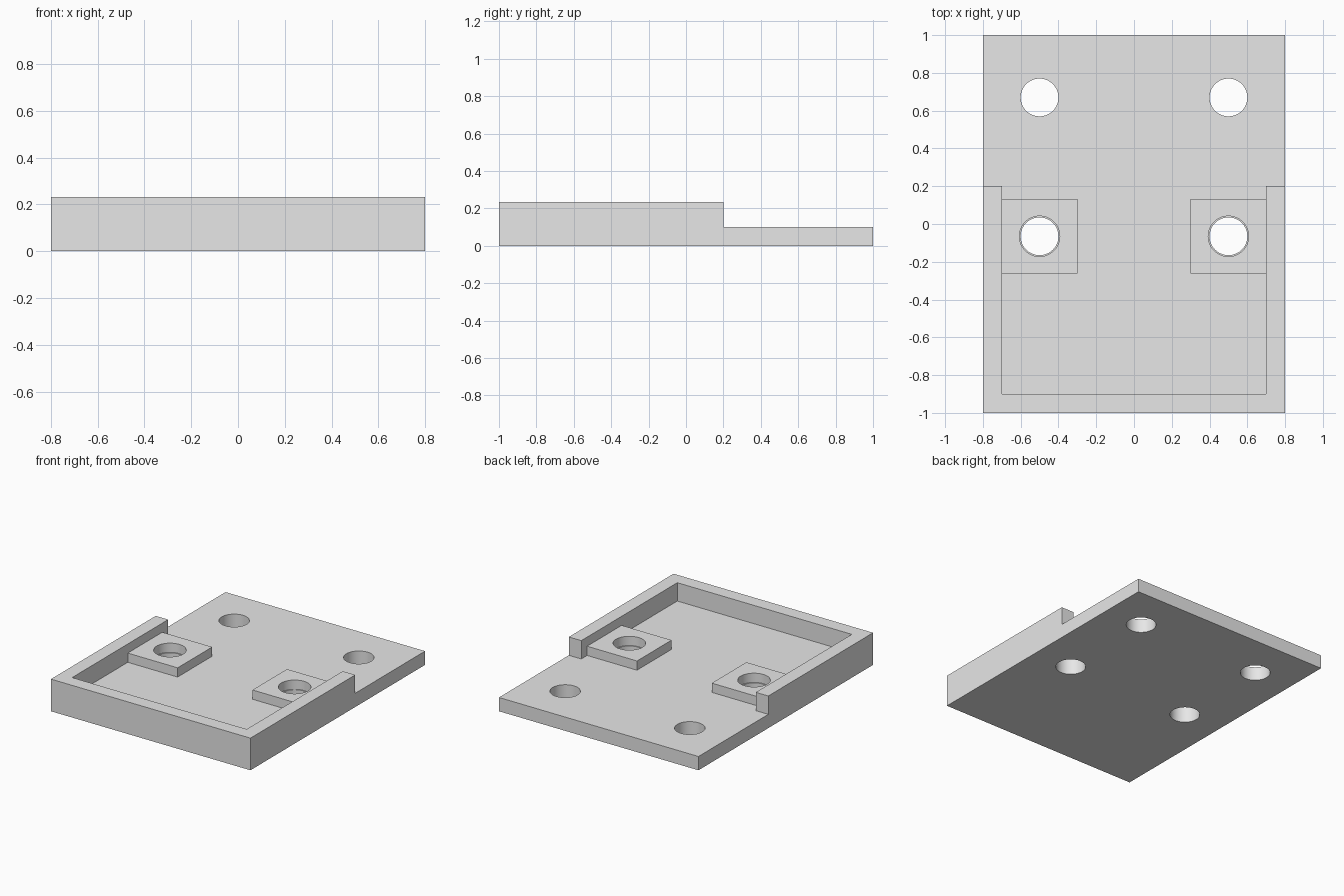
import bpy
import bmesh
import math

if "Cube" in bpy.data.objects:
    bpy.data.objects.remove(bpy.data.objects["Cube"])

BASE_Z, PAD_Z, RIM_Z = 0.1, 0.167, 0.233

grey = bpy.data.materials.new("light_grey")
grey.use_nodes = True
grey.diffuse_color = (0.8, 0.8, 0.8, 1)
grey.node_tree.nodes["Principled BSDF"].inputs["Base Color"].default_value = (0.8, 0.8, 0.8, 1)


def prism(name, outline, z0, z1):
    """Extrude a counter-clockwise outline from z0 up to z1."""
    bm = bmesh.new()
    face = bm.faces.new([bm.verts.new((x, y, z0)) for x, y in outline])
    top = bmesh.ops.extrude_face_region(bm, geom=[face])["geom"]
    for v in top:
        if isinstance(v, bmesh.types.BMVert):
            v.co.z = z1
    bmesh.ops.recalc_face_normals(bm, faces=bm.faces)
    mesh = bpy.data.meshes.new(name)
    bm.to_mesh(mesh)
    bm.free()
    mesh.materials.append(grey)
    obj = bpy.data.objects.new(name, mesh)
    bpy.context.collection.objects.link(obj)
    return obj


def rect(x0, x1, y0, y1):
    return [(x0, y0), (x1, y0), (x1, y1), (x0, y1)]


def circle(x, y, r, n=64):
    return [(x + r * math.cos(math.tau * i / n), y + r * math.sin(math.tau * i / n))
            for i in range(n)]


def combine(target, tool, operation):
    """Apply a boolean and remove the helper."""
    tool.hide_render = True
    bpy.context.view_layer.objects.active = target
    mod = target.modifiers.new(operation, "BOOLEAN")
    mod.operation, mod.solver, mod.object = operation, "EXACT", tool
    bpy.ops.object.modifier_apply(modifier=mod.name)
    bpy.data.objects.remove(tool)


# Plate with a raised rim on three sides, left by one T-shaped pocket
plate = prism("mounting_plate", rect(-0.8, 0.8, -1, 1), 0, RIM_Z)
pocket = [(-0.7, -0.9), (0.7, -0.9), (0.7, 0.2), (1, 0.2),
          (1, 1.2), (-1, 1.2), (-1, 0.2), (-0.7, 0.2)]
combine(plate, prism("pocket_cutter", pocket, BASE_Z, 0.4), "DIFFERENCE")

for side in (-1, 1):
    # Square pad, sunk into the floor and side wall
    x0, x1 = sorted((side * 0.3, side * 0.75))
    combine(plate, prism("pad", rect(x0, x1, -0.263, 0.133), 0.05, PAD_Z), "UNION")
    # Through holes in the pad and near the back edge
    for y in (-0.065, 0.67):
        combine(plate, prism("hole_cutter", circle(side * 0.5, y, 0.1), -0.1, 0.5), "DIFFERENCE")
    # Slightly wider bore through the pad
    combine(plate, prism("bore_cutter", circle(side * 0.5, -0.065, 0.107), BASE_Z, 0.5), "DIFFERENCE")

# Smooth bores with sharp edges
bpy.ops.object.select_all(action="DESELECT")
plate.select_set(True)
bpy.context.view_layer.objects.active = plate
bpy.ops.object.shade_smooth_by_angle(angle=math.radians(30))
